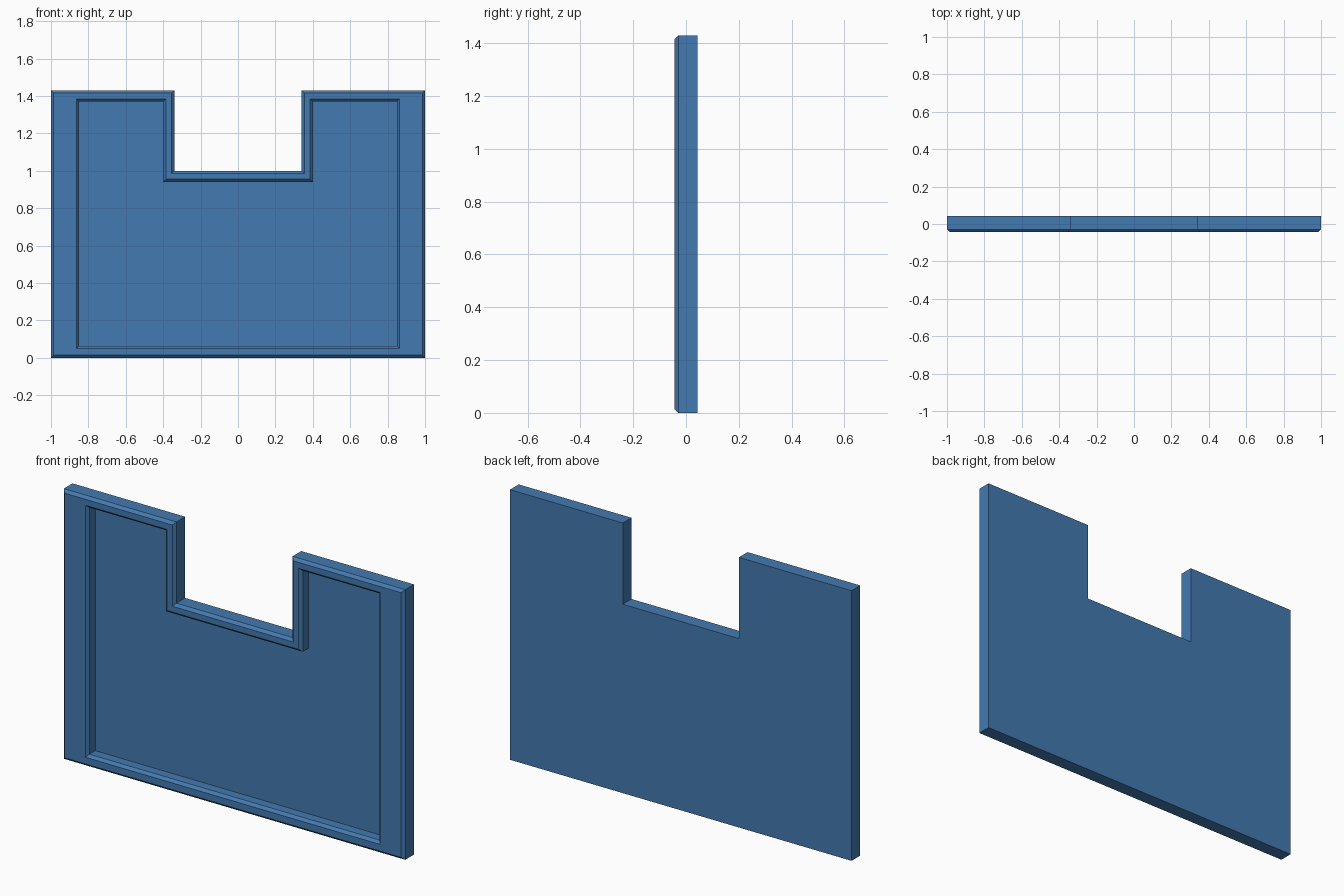
import bpy, bmesh

if "Cube" in bpy.data.objects:
    bpy.data.objects.remove(bpy.data.objects["Cube"])

blue = bpy.data.materials.new("steel_blue")
blue.diffuse_color = (0.057, 0.195, 0.44, 1)
blue.use_nodes = True
blue.node_tree.nodes["Principled BSDF"].inputs["Base Color"].default_value = blue.diffuse_color


def ring(bm, y, half, bottom, top, notch_half, notch_z):
    """U-shaped outline at depth y, anticlockwise seen from the front."""
    right = [(half, bottom), (half, top), (notch_half, top), (notch_half, notch_z)]
    left = [(-x, z) for x, z in reversed(right)]
    return [bm.verts.new((x, y, z)) for x, z in right + left]


BACK, FRONT, C = 0.0435, -0.0435, 0.0145   # depth limits, bevel size
FLOOR = 0.02                               # recess floor depth

bm = bmesh.new()
# outlines from the back plate, over the bevelled rim, down into the recess
rings = [
    ring(bm, BACK, 1.0, 0.0, 1.43, 0.34, 1.0),
    ring(bm, FRONT + C, 1.0, 0.0, 1.43, 0.34, 1.0),
    ring(bm, FRONT, 1.0 - C, C, 1.43 - C, 0.34 + C, 1.0 - C),
    ring(bm, FRONT, 0.863, 0.05, 1.384, 0.386, 0.955),
    ring(bm, FRONT + C, 0.85, 0.064, 1.37, 0.4, 0.941),
    ring(bm, FLOOR, 0.85, 0.064, 1.37, 0.4, 0.941),
]
for a, b in zip(rings, rings[1:]):
    for i in range(len(a)):
        j = (i + 1) % len(a)
        bm.faces.new((a[i], a[j], b[j], b[i]))
# back face and recess floor
bm.faces.new(list(reversed(rings[0])))
bm.faces.new(rings[-1])
bmesh.ops.recalc_face_normals(bm, faces=bm.faces[:])

mesh = bpy.data.meshes.new("notched_panel")
bm.to_mesh(mesh)
bm.free()
mesh.materials.append(blue)
panel = bpy.data.objects.new("notched_panel", mesh)
bpy.context.collection.objects.link(panel)
